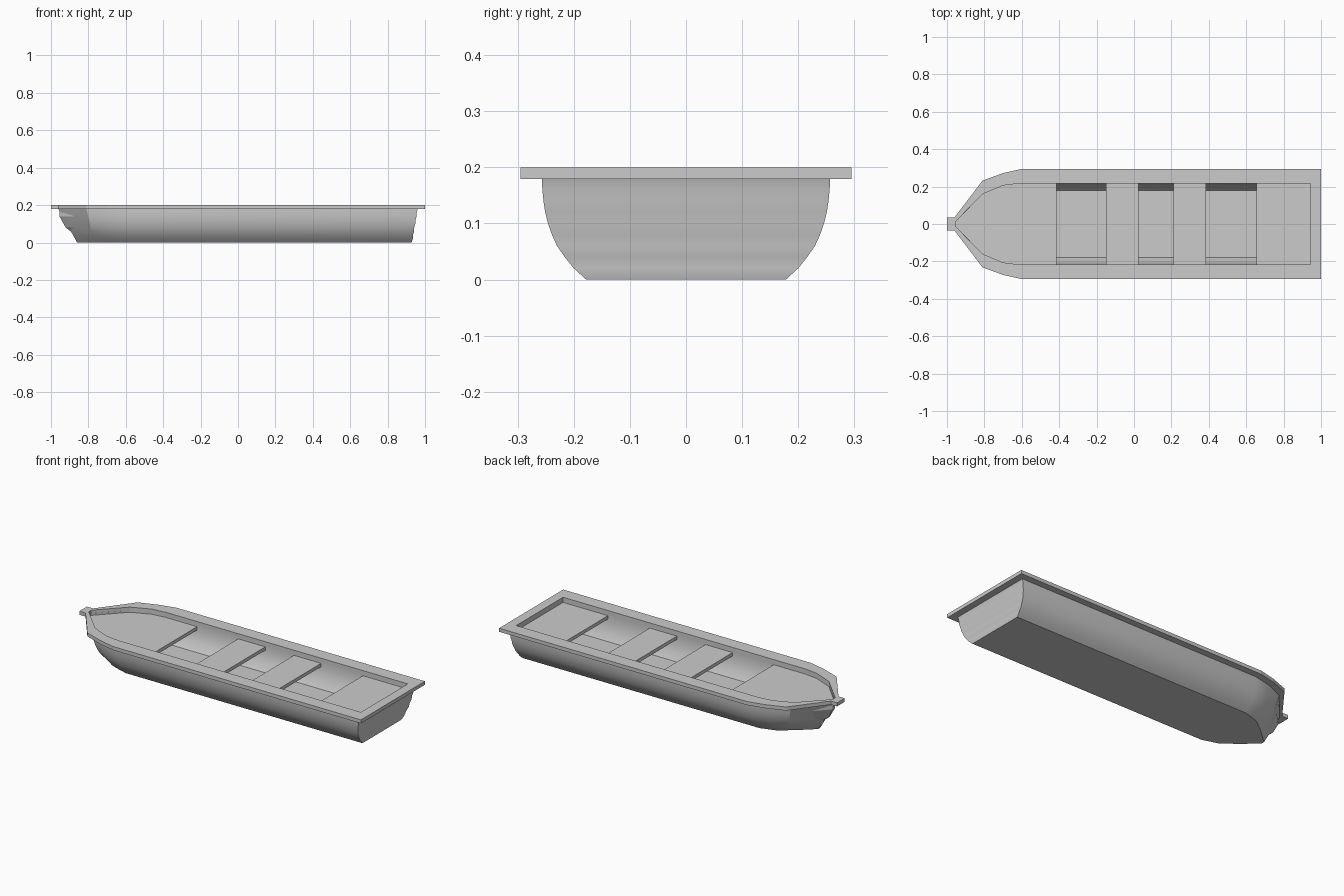
import bpy, bmesh, math

if "Cube" in bpy.data.objects:
    bpy.data.objects.remove(bpy.data.objects["Cube"])


def finish(name, bm, smooth=False):
    bmesh.ops.recalc_face_normals(bm, faces=bm.faces)
    me = bpy.data.meshes.new(name)
    bm.to_mesh(me)
    bm.free()
    ob = bpy.data.objects.new(name, me)
    bpy.context.collection.objects.link(ob)
    if smooth:
        bpy.ops.object.select_all(action='DESELECT')
        ob.select_set(True)
        bpy.context.view_layer.objects.active = ob
        bpy.ops.object.shade_smooth_by_angle(angle=math.radians(20))
    return ob


def full(half):
    """Mirror a half outline (stern to bow) into a closed loop."""
    return half + [(x, -y) for x, y in reversed(half)]


def ring(bm, half, z):
    return [bm.verts.new((x, y, z)) for x, y in full(half)]


def bridge(bm, a, b):
    n = len(a)
    for i in range(n):
        j = (i + 1) % n
        bm.faces.new((a[i], a[j], b[j], b[i]))


def mix(a, b, t):
    return [(p[0] + (q[0] - p[0]) * t, p[1] + (q[1] - p[1]) * t)
            for p, q in zip(a, b)]


def slab(name, half, z0, z1):
    bm = bmesh.new()
    a, b = ring(bm, half, z0), ring(bm, half, z1)
    bridge(bm, a, b)
    bm.faces.new(a)
    bm.faces.new(b)
    return finish(name, bm)


# half outlines, stern to bow
bottom = [(0.93, 0.178), (-0.60, 0.178), (-0.69, 0.15), (-0.77, 0.09), (-0.86, 0.010)]
top = [(0.96, 0.257), (-0.60, 0.257), (-0.70, 0.235), (-0.81, 0.19), (-0.96, 0.014)]
inner_top = [(0.945, 0.216), (-0.62, 0.216), (-0.70, 0.206), (-0.81, 0.16), (-0.955, 0.010)]
inner_floor = [(0.92, 0.178), (-0.60, 0.178), (-0.68, 0.15), (-0.76, 0.09), (-0.87, 0.006)]

# hull: rounded sides, ribbed transom, hollow inside
widths = [0.178, 0.200, 0.216, 0.230, 0.239, 0.246, 0.251, 0.254, 0.256, 0.257]
bm = bmesh.new()
rings = []
for i, w in enumerate(widths):
    z = min(i * 0.02, 0.18)
    t_len = z / 0.18
    t_wid = (w - 0.178) / (0.257 - 0.178)
    lx, ly = mix(bottom, top, t_len), mix(bottom, top, t_wid)
    half = [(p[0], q[1]) for p, q in zip(lx, ly)]
    half[0] = (half[0][0] + (0.0015 if i % 2 else -0.0015), half[0][1])
    rings.append(ring(bm, half, z))
for t, z in ((0, 0.18), (0.0, 0.14), (0.4, 0.08), (1, 0.04)):
    rings.append(ring(bm, mix(inner_top, inner_floor, t), z))
for a, b in zip(rings, rings[1:]):
    bridge(bm, a, b)
bm.faces.new(rings[0])
bm.faces.new(rings[-1])
finish("hull", bm, smooth=True)

# gunwale rim with the small prow tab
rim_out = [(1.0, 0.295), (-0.60, 0.295), (-0.70, 0.272), (-0.81, 0.232), (-0.96, 0.035), (-1.0, 0.035)]
rim_in = inner_top[:4] + [(-0.945, 0.022), (-0.955, 0.010)]
bm = bmesh.new()
loops = [ring(bm, h, z) for h, z in
         ((rim_out, 0.179), (rim_out, 0.2), (rim_in, 0.2), (rim_in, 0.179))]
for k in range(4):
    bridge(bm, loops[k], loops[(k + 1) % 4])
finish("gunwale", bm)

# bow and stern decks, thwart seats
Z0, Z1 = 0.15, 0.17
slab("bow_deck", [(-0.415, 0.216)] + inner_top[1:], Z0, Z1)
for name, x0, x1 in (("seat_front", -0.15, 0.025), ("seat_rear", 0.21, 0.385),
                     ("stern_deck", 0.655, 0.945)):
    slab(name, [(x1, 0.217), (x0, 0.217)], Z0, Z1)
